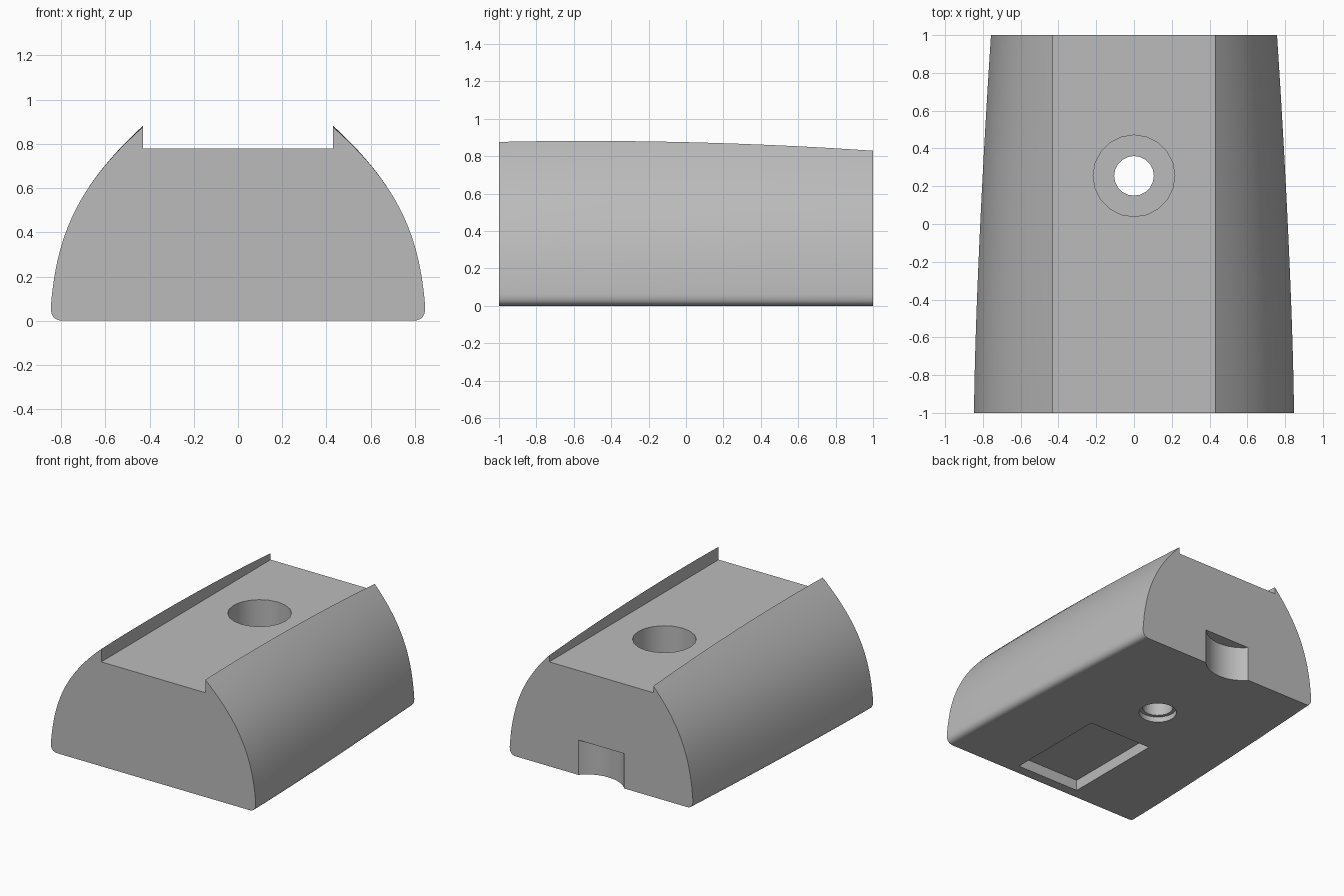
import bpy, bmesh, math
from mathutils import Vector
from mathutils.geometry import interpolate_bezier

if "Cube" in bpy.data.objects:
    bpy.data.objects.remove(bpy.data.objects["Cube"])

grey = bpy.data.materials.new("plain_grey")
grey.use_nodes = True
grey.diffuse_color = (0.5, 0.5, 0.5, 1)
grey.node_tree.nodes["Principled BSDF"].inputs["Base Color"].default_value = (0.5, 0.5, 0.5, 1)


def add_object(name, bm):
    bmesh.ops.recalc_face_normals(bm, faces=bm.faces)
    mesh = bpy.data.meshes.new(name)
    bm.to_mesh(mesh)
    bm.free()
    mesh.materials.append(grey)
    obj = bpy.data.objects.new(name, mesh)
    bpy.context.collection.objects.link(obj)
    return obj


def loft(name, rings):
    bm = bmesh.new()
    loops = [[bm.verts.new(p) for p in ring] for ring in rings]
    n = len(loops[0])
    for a, b in zip(loops, loops[1:]):
        for i in range(n):
            j = (i + 1) % n
            bm.faces.new((a[i], a[j], b[j], b[i]))
    bm.faces.new(loops[0])
    bm.faces.new(loops[-1])
    return add_object(name, bm)


def box(name, x, y0, y1, z0, z1):
    corners = ((-x, y0), (x, y0), (x, y1), (-x, y1))
    return loft(name, [[(px, py, z) for px, py in corners] for z in (z0, z1)])


def cylinder(name, radius, y, z0, z1, sides):
    angles = [2 * math.pi * i / sides for i in range(sides)]
    return loft(name, [[(radius * math.cos(a), y + radius * math.sin(a), z)
                        for a in angles] for z in (z0, z1)])


# Half section: rounded lower edge, then the curved flank
def curve(points, steps):
    return interpolate_bezier(*[Vector((x, 0, z)) for x, z in points], steps)


fillet = curve([(0.79, 0), (0.825, 0), (0.847, 0.015), (0.847, 0.06)], 8)
flank = curve([(0.847, 0.06), (0.82, 0.40), (0.72, 0.65), (0.33, 0.96)], 24)
half = fillet[:-1] + flank
section = [(p.x, p.z) for p in half] + [(-p.x, p.z) for p in reversed(half)]


# Half width along the length: widest at the front, narrowing to the back
def width_scale(y):
    return 1 - 0.106 * ((y + 1) / 2) ** 1.45


rings = []
for i in range(17):
    y = -1 + i / 8
    w, h = width_scale(y), 1 + 0.017 * (1 - y * y)
    rings.append([(x * w, y, z * h) for x, z in section])
body = loft("block_body", rings)

# Cutters: top channel, bolt hole with recesses, base pocket, rear notch
hole_y = 0.255
cutters = [
    box("channel_cutter", 0.43, -1.2, 1.2, 0.78, 1.3),
    cylinder("bolt_head_cutter", 0.216, hole_y, 0.26, 0.9, 20),
    cylinder("bolt_hole_cutter", 0.105, hole_y, -0.1, 0.5, 20),
    cylinder("base_recess_cutter", 0.13, hole_y, -0.1, 0.04, 20),
    box("pocket_cutter", 0.26, -0.925, -0.15, -0.1, 0.08),
    cylinder("notch_cutter", 0.255, 1.17, -0.1, 0.26, 48),
]
bpy.context.view_layer.objects.active = body
for cutter in cutters:
    cutter.hide_render = True
    mod = body.modifiers.new(cutter.name, "BOOLEAN")
    mod.operation = "DIFFERENCE"
    mod.solver = "EXACT"
    mod.object = cutter
    bpy.ops.object.modifier_apply(modifier=mod.name)
    bpy.data.objects.remove(cutter)

# Smooth flanks with crisp cut edges
bpy.ops.object.select_all(action="DESELECT")
body.select_set(True)
bpy.ops.object.shade_smooth_by_angle(angle=math.radians(30))
weighted = body.modifiers.new("weighted_normals", "WEIGHTED_NORMAL")
weighted.keep_sharp = True
